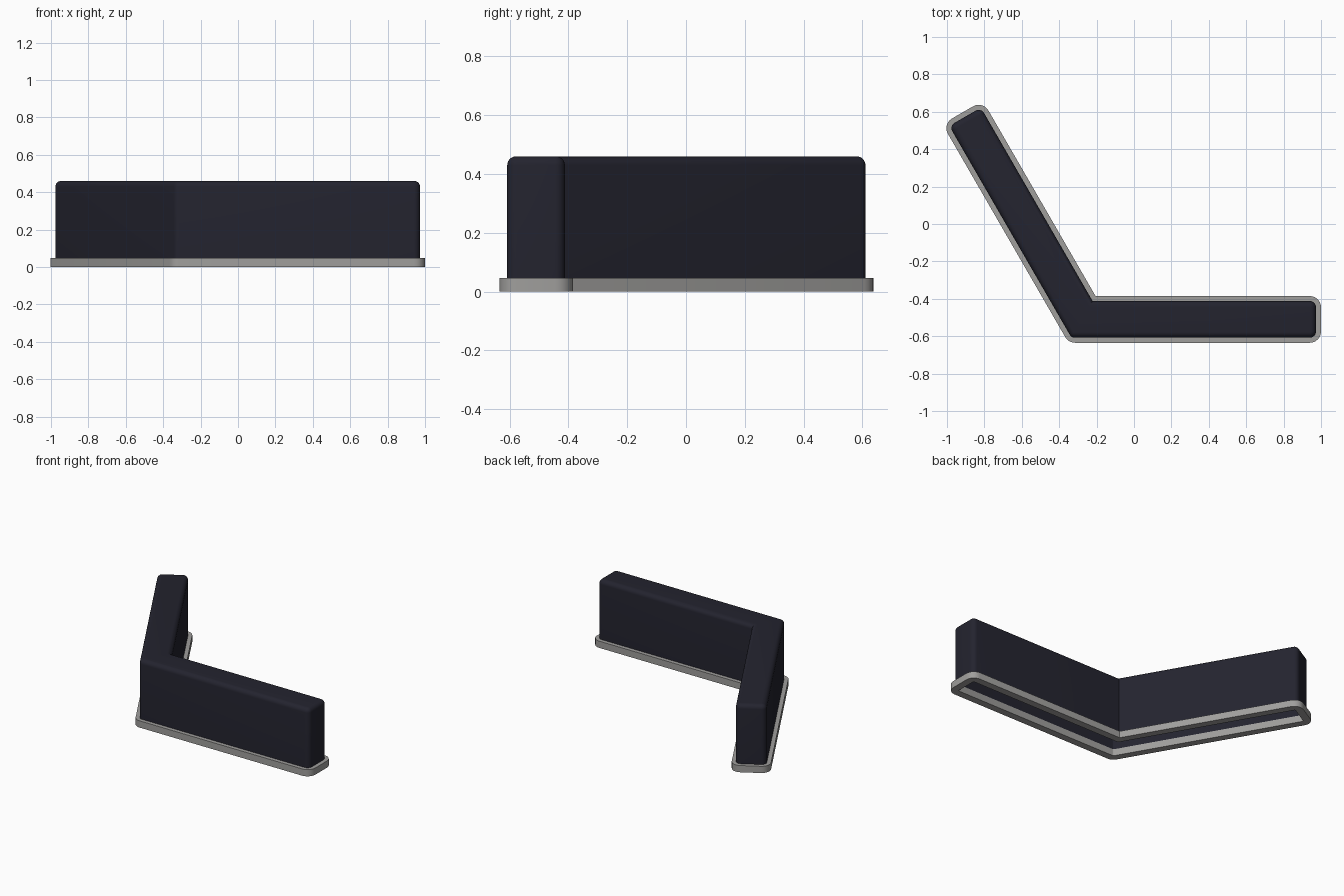
import bpy, bmesh
from math import sin, cos, tan, pi, radians
from mathutils import Vector

if "Cube" in bpy.data.objects:
    bpy.data.objects.remove(bpy.data.objects["Cube"])

ARM, WIDTH, ROUND = 1.35, 0.25, 0.06
BEND = Vector((-0.35, -0.635))
RIM_TOP, TOP, STEP, FILLET, WALL = 0.047, 0.46, 0.027, 0.03, 0.05


def material(name, color, roughness):
    mat = bpy.data.materials.new(name)
    mat.use_nodes = True
    mat.diffuse_color = color
    bsdf = mat.node_tree.nodes["Principled BSDF"]
    bsdf.inputs["Base Color"].default_value = color
    bsdf.inputs["Roughness"].default_value = roughness
    return mat


def corners():
    """Two equal arms meeting at 120 degrees, counter-clockwise."""
    a, b = Vector((1, 0)), Vector((cos(radians(120)), sin(radians(120))))
    across_a, across_b = Vector((0, 1)), Vector((b.y, -b.x))
    inner = BEND + WIDTH * Vector((tan(radians(30)), 1))
    end_a, end_b = BEND + a * ARM, BEND + b * ARM
    return [BEND, end_a, end_a + across_a * WIDTH, inner,
            end_b + across_b * WIDTH, end_b]


def outline(inset, steps=6):
    """Plan outline moved inward, with arcs on the outward corners."""
    pts, result = corners(), []
    for i, p in enumerate(pts):
        d0 = (p - pts[i - 1]).normalized()
        d1 = (pts[(i + 1) % len(pts)] - p).normalized()
        n0, n1 = Vector((d0.y, -d0.x)), Vector((d1.y, -d1.x))
        miter = (n0 + n1) / (1 + n0.dot(n1))
        if d0.cross(d1) < 0:
            result.append(p - miter * inset)
            continue
        center = p - miter * ROUND
        for k in range(steps + 1):
            n = n0.slerp(n1, k / steps)
            result.append(center + n * (ROUND - inset))
    return result


def loft(name, rows, mat, closed):
    """Skin a list of (inset, height) rows; cap the ends unless closed."""
    bm = bmesh.new()
    loops = [[bm.verts.new((p.x, p.y, z)) for p in outline(inset)]
             for inset, z in rows]
    pairs = list(zip(loops, loops[1:]))
    if closed:
        pairs.append((loops[-1], loops[0]))
    else:
        bm.faces.new(loops[0])
        bm.faces.new(loops[-1])
    for low, high in pairs:
        for i in range(len(low)):
            j = (i + 1) % len(low)
            bm.faces.new((low[i], low[j], high[j], high[i]))
    bmesh.ops.recalc_face_normals(bm, faces=bm.faces)
    mesh = bpy.data.meshes.new(name)
    bm.to_mesh(mesh)
    bm.free()
    mesh.materials.append(mat)
    obj = bpy.data.objects.new(name, mesh)
    bpy.context.collection.objects.link(obj)
    bpy.ops.object.select_all(action="DESELECT")
    obj.select_set(True)
    bpy.context.view_layer.objects.active = obj
    bpy.ops.object.shade_smooth_by_angle(angle=radians(35))
    return obj


navy = material("dark navy", (0.017, 0.017, 0.028, 1), 0.6)
grey = material("warm grey", (0.35, 0.345, 0.335, 1), 0.6)

# Hollow cover: ceiling, inner wall, outer wall, rounded top edge
cover = [(WALL, TOP - FILLET), (WALL, RIM_TOP), (STEP, RIM_TOP)]
for k in range(7):
    t = k / 6 * pi / 2
    cover.append((STEP + FILLET * (1 - cos(t)), TOP - FILLET * (1 - sin(t))))
loft("angled_cover", cover, navy, closed=False)

# Flat rim around the open bottom
loft("base_rim", [(0, 0), (0, RIM_TOP), (WALL, RIM_TOP), (WALL, 0)], grey, closed=True)
